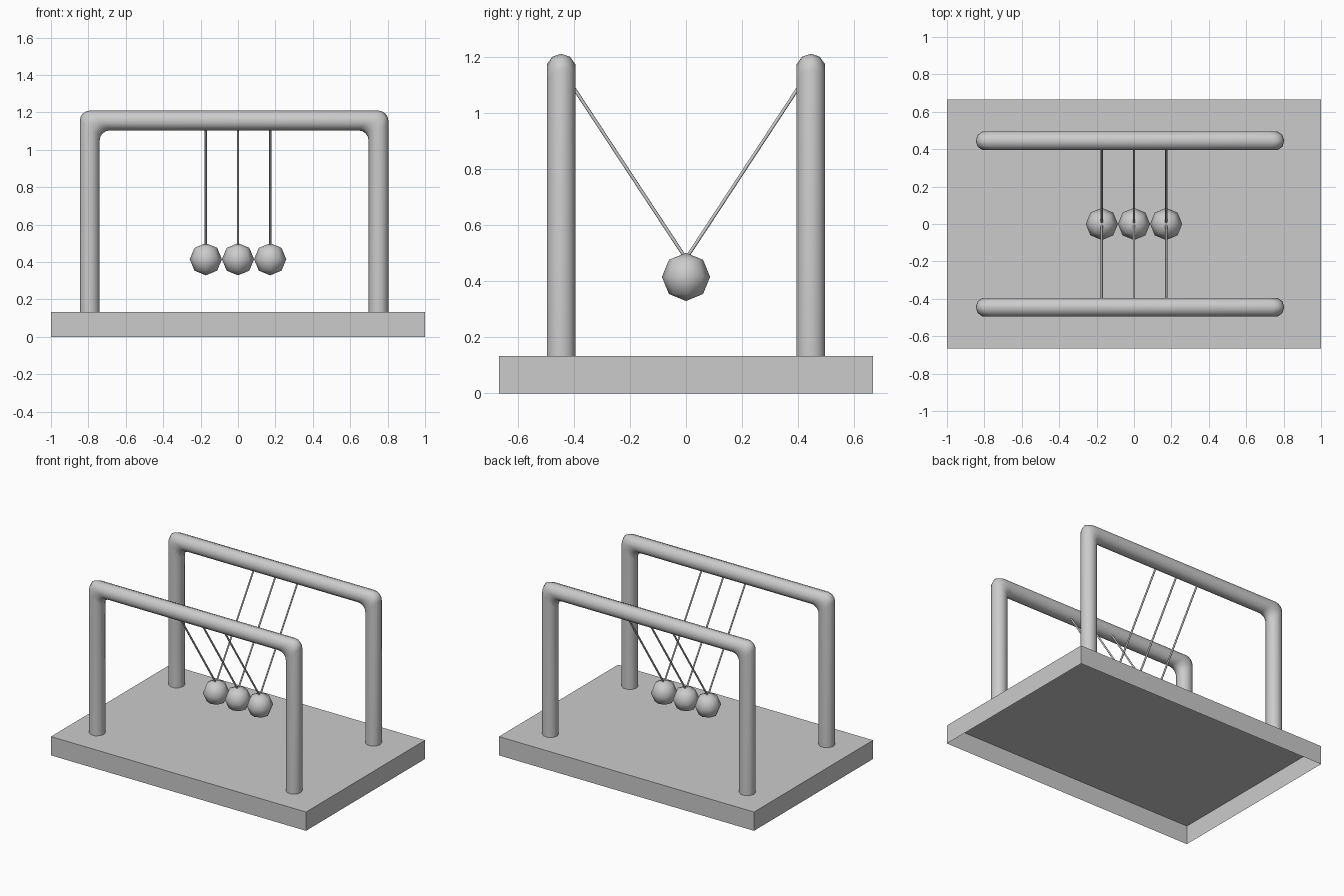
import bpy, bmesh
from math import sin, cos, pi
from mathutils import Vector

if "Cube" in bpy.data.objects:
    bpy.data.objects.remove(bpy.data.objects["Cube"], do_unlink=True)

GREY = (0.6, 0.6, 0.6, 1)
metal = bpy.data.materials.new("plain grey")
metal.use_nodes = True
metal.diffuse_color = GREY
metal.node_tree.nodes["Principled BSDF"].inputs["Base Color"].default_value = GREY

BASE_TOP, BAR_Z, BAR_Y, FRAME_X, HALF_SPAN = 0.133, 1.157, 0.445, -0.021, 0.772
BALL_Z, BALL_R = 0.415, 0.086


def finish(bm, name, smooth=True):
    bmesh.ops.recalc_face_normals(bm, faces=bm.faces)
    mesh = bpy.data.meshes.new(name)
    bm.to_mesh(mesh)
    bm.free()
    mesh.materials.append(metal)
    for face in mesh.polygons:
        face.use_smooth = smooth
    obj = bpy.data.objects.new(name, mesh)
    bpy.context.collection.objects.link(obj)
    return obj


def skin(bm, rings):
    loops = [[bm.verts.new(p) for p in ring] for ring in rings]
    n = len(loops[0])
    for a, b in zip(loops, loops[1:]):
        for i in range(n):
            j = (i + 1) % n
            bm.faces.new((a[i], a[j], b[j], b[i]))


# base: shallow tray, open underneath
bm = bmesh.new()
bmesh.ops.create_cube(bm, size=1)
for v in bm.verts:
    v.co = Vector((v.co.x * 2, v.co.y * 1.333, (v.co.z + 0.5) * BASE_TOP))
bmesh.ops.recalc_face_normals(bm, faces=bm.faces)
bottom = [f for f in bm.faces if f.calc_center_median().z < 0.001]
bmesh.ops.delete(bm, geom=bottom, context='FACES')
finish(bm, "base", smooth=False)


# frames: ten-sided tube with mitred, rounded corners
def frame(name, y, sides=10, r=0.053, fillet=0.055, steps=4):
    section = [(r * cos(2 * pi * i / sides), r * sin(2 * pi * i / sides)) for i in range(sides)]

    def ring(side, x, z, mitre):
        return [(FRAME_X + side * (x + u), y + v, z + u * mitre) for u, v in section]

    half = [(HALF_SPAN, BASE_TOP, 0)]
    for k in range(steps + 1):
        a = pi / 2 * k / steps
        half.append((HALF_SPAN - fillet + fillet * cos(a), BAR_Z - fillet + fillet * sin(a), 1))
    bm = bmesh.new()
    skin(bm, [ring(1, *p) for p in half] + [ring(-1, *p) for p in reversed(half)])
    finish(bm, name)


frame("front_frame", -BAR_Y)
frame("back_frame", BAR_Y)


# balls, each hung from both bars by a pair of strings
def string(name, start, end, r=0.006, sides=8):
    axis = (end - start).normalized()
    p = axis.orthogonal().normalized()
    q = axis.cross(p)
    offsets = [r * (cos(2 * pi * i / sides) * p + sin(2 * pi * i / sides) * q) for i in range(sides)]
    bm = bmesh.new()
    skin(bm, [[c + o for o in offsets] for c in (start, end)])
    finish(bm, name)


for x, place in ((-2 * BALL_R, "right"), (0, "middle"), (2 * BALL_R, "left")):
    bm = bmesh.new()
    bmesh.ops.create_uvsphere(bm, u_segments=8, v_segments=4, radius=BALL_R)
    finish(bm, place + "_ball").location = (x, 0, BALL_Z)
    for side, end in ((-1, "front"), (1, "back")):
        string(f"{place}_{end}_string", Vector((x, 0, BALL_Z + 0.065)),
               Vector((x, side * BAR_Y, BAR_Z)))
